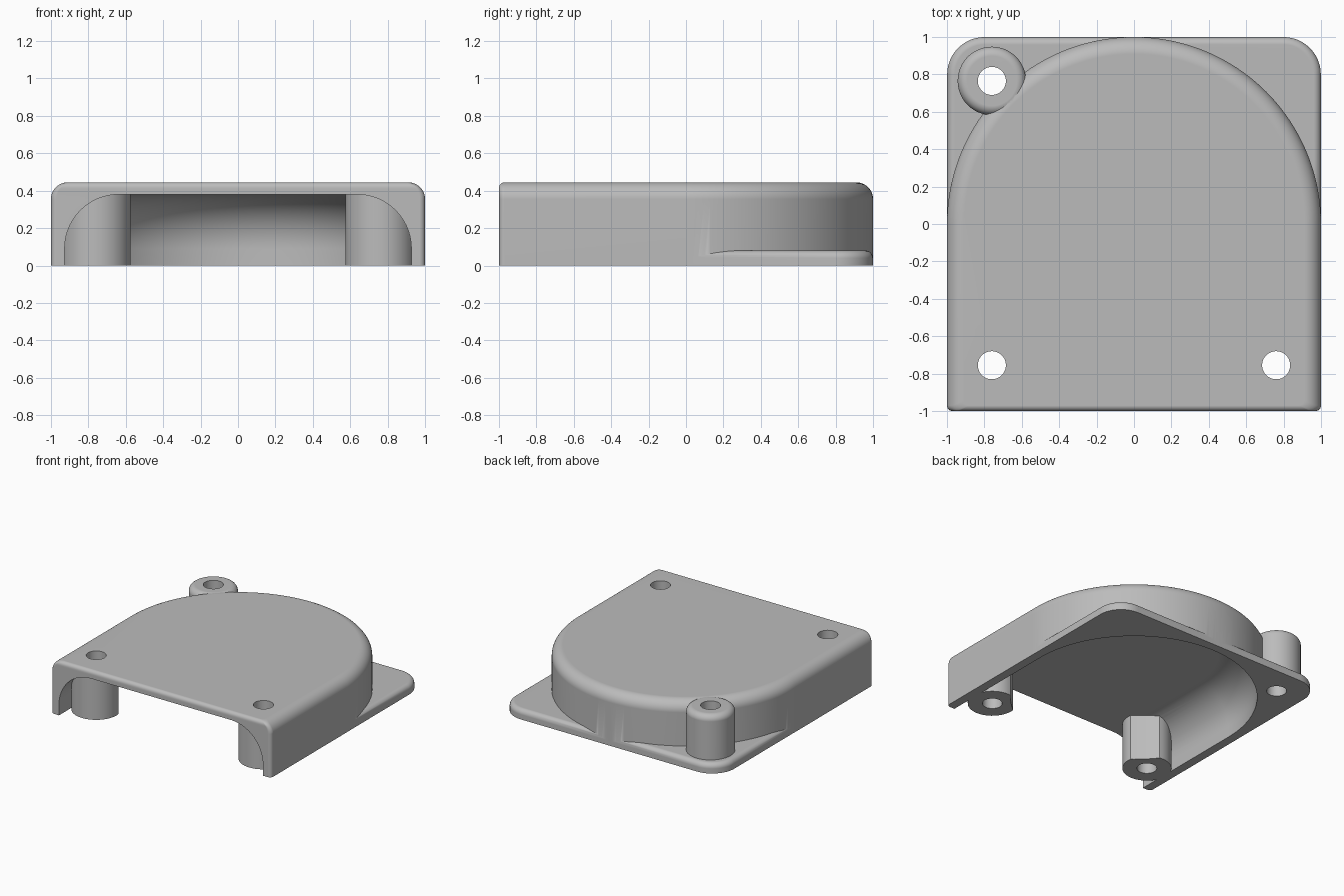
import bpy, bmesh
from math import sin, cos, pi, sqrt, radians

if "Cube" in bpy.data.objects:
    bpy.data.objects.remove(bpy.data.objects["Cube"], do_unlink=True)

TOP = 0.445      # overall height
CEILING = 0.38   # underside of the roof
INNER = 0.927    # cavity radius
EDGE = 0.03      # rounding of the open front edge
BACK_BOSS = (-0.76, 0.765)
FRONT_POSTS = [(-0.76, -0.755), (0.76, -0.755)]

grey = bpy.data.materials.new("plain grey")
grey.use_nodes = True
grey.diffuse_color = (0.5, 0.5, 0.5, 1)
grey.node_tree.nodes["Principled BSDF"].inputs["Base Color"].default_value = (0.5, 0.5, 0.5, 1)


def arc(cx, cy, r, start, end, steps):
    angles = [radians(start + (end - start) * i / steps) for i in range(steps + 1)]
    return [(cx + r * cos(a), cy + r * sin(a)) for a in angles]


def u_outline(r, front):
    """Half circle at the back, straight sides, softened front corners."""
    return (arc(-r + EDGE, front + EDGE, EDGE, 180, 270, 6)
            + arc(r - EDGE, front + EDGE, EDGE, 270, 360, 6)
            + arc(0, 0, r, 0, 180, 96))


def flange_outline(inset):
    w, back, c = 0.999 - inset, 0.9995 - inset, 0.2 - inset
    return ([(-w, -0.1), (w, -0.1)]
            + arc(w - c, back - c, c, 0, 90, 12)
            + arc(c - w, back - c, c, 90, 180, 12))


def rounded_layers(bottom, top, radius, steps):
    """Pairs of height and inset for a solid with a rounded top edge."""
    turns = [pi / 2 * i / steps for i in range(steps + 1)]
    return [(bottom, 0)] + [(top - radius + radius * sin(t), radius * (1 - cos(t))) for t in turns]


def loft(name, rings):
    """Solid through rings of (height, outline)."""
    bm = bmesh.new()
    loops = [[bm.verts.new((x, y, z)) for x, y in pts] for z, pts in rings]
    n = len(loops[0])
    for low, high in zip(loops, loops[1:]):
        for i in range(n):
            j = (i + 1) % n
            bm.faces.new((low[i], low[j], high[j], high[i]))
    bm.faces.new(loops[0][::-1])
    bm.faces.new(loops[-1])
    mesh = bpy.data.meshes.new(name)
    bm.to_mesh(mesh)
    bm.free()
    obj = bpy.data.objects.new(name, mesh)
    bpy.context.collection.objects.link(obj)
    mesh.materials.append(grey)
    return obj


def cylinder(name, centre, r, low, high, steps=48):
    pts = arc(*centre, r, 0, 360 - 360 / steps, steps - 1)
    return loft(name, [(low, pts), (high, pts)])


def combine(target, other, operation):
    """Apply a boolean, then drop the helper."""
    mod = target.modifiers.new("combine", "BOOLEAN")
    mod.operation, mod.object, mod.solver = operation, other, "EXACT"
    bpy.context.view_layer.objects.active = target
    bpy.ops.object.modifier_apply(modifier=mod.name)
    bpy.data.objects.remove(other, do_unlink=True)


def front_inset(z):
    rise = min(max(0, z - (TOP - EDGE)), EDGE)
    return EDGE - sqrt(EDGE ** 2 - rise ** 2)


# Domed cover with a rounded rim
cover = loft("fan_cover", [(z, u_outline(1 - d, -1 + front_inset(z)))
                           for z, d in rounded_layers(0, TOP, 0.09, 12)])

# Thin square flange behind the round wall
flange = loft("flange", [(z, flange_outline(d))
                         for z, d in rounded_layers(0, 0.08, 0.04, 6)])
combine(cover, flange, "UNION")

# Back screw boss
boss = loft("back_boss", [(z, arc(*BACK_BOSS, 0.183 - d, 0, 352.5, 47))
                          for z, d in rounded_layers(0.02, TOP, 0.05, 8)])
combine(cover, boss, "UNION")

# Hollow inside, open at the front
cavity = loft("cavity", [(z, u_outline(INNER - d, -1.2))
                         for z, d in rounded_layers(-0.1, CEILING, 0.29, 14)])
combine(cover, cavity, "DIFFERENCE")

# Front posts, trimmed by the round fan space
for centre in FRONT_POSTS:
    post = cylinder("front_post", centre, 0.185, 0, 0.41)
    fan_space = cylinder("fan_space", (0, 0), 0.93, -0.1, 0.5, 144)
    combine(post, fan_space, "DIFFERENCE")
    combine(cover, post, "UNION")

# Screw holes
for centre in FRONT_POSTS + [BACK_BOSS]:
    combine(cover, cylinder("screw_hole", centre, 0.075, -0.1, 0.6), "DIFFERENCE")

# Smooth shading with crisp edges
bpy.ops.object.select_all(action="DESELECT")
cover.select_set(True)
bpy.context.view_layer.objects.active = cover
bpy.ops.object.shade_smooth_by_angle(angle=radians(30))
normals = cover.modifiers.new("even_normals", "WEIGHTED_NORMAL")
normals.keep_sharp = True
